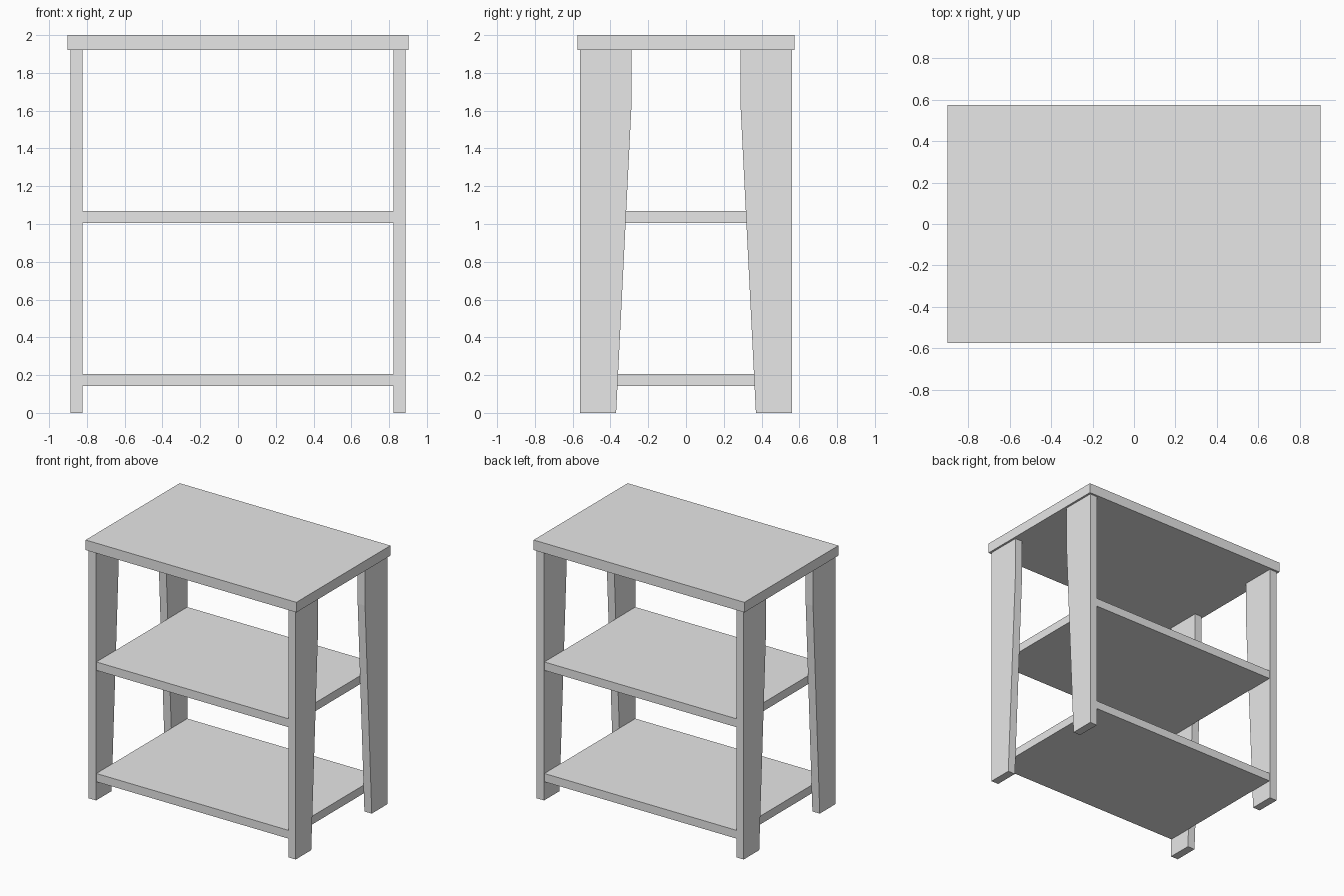
import bpy
import bmesh

cube = bpy.data.objects.get("Cube")
if cube:
    bpy.data.objects.remove(cube, do_unlink=True)

# Single light grey finish
GREY = (0.8, 0.8, 0.8, 1.0)
grey = bpy.data.materials.new("light_grey")
grey.use_nodes = True
grey.diffuse_color = GREY
grey.node_tree.nodes["Principled BSDF"].inputs["Base Color"].default_value = GREY


def extrude_profile(name, profile, x0, x1):
    """Solid made from a (y, z) outline pushed along x from x0 to x1."""
    bm = bmesh.new()
    face = bm.faces.new([bm.verts.new((x0, y, z)) for y, z in profile])
    result = bmesh.ops.extrude_face_region(bm, geom=[face])
    moved = [g for g in result["geom"] if isinstance(g, bmesh.types.BMVert)]
    bmesh.ops.translate(bm, verts=moved, vec=(x1 - x0, 0, 0))
    bmesh.ops.recalc_face_normals(bm, faces=bm.faces)
    mesh = bpy.data.meshes.new(name)
    bm.to_mesh(mesh)
    bm.free()
    mesh.materials.append(grey)
    obj = bpy.data.objects.new(name, mesh)
    bpy.context.collection.objects.link(obj)
    return obj


def board(name, half_x, half_y, z0, z1):
    outline = [(-half_y, z0), (half_y, z0), (half_y, z1), (-half_y, z1)]
    return extrude_profile(name, outline, -half_x, half_x)


LEG_IN, LEG_OUT, LEG_TOP = 0.823, 0.886, 1.922

# Horizontal boards
board("table_top", 0.902, 0.575, LEG_TOP, 2.0)
board("middle_shelf", LEG_IN, 0.556, 1.005, 1.07)
board("bottom_shelf", LEG_IN, 0.556, 0.143, 0.207)

# Four legs, straight outside and tapered on the inner edge
LEG = [(0.56, 0), (0.56, LEG_TOP), (0.288, LEG_TOP), (0.288, 1.64), (0.37, 0)]
for side, sx in (("left", 1), ("right", -1)):
    for end, sy in (("front", -1), ("back", 1)):
        outline = [(sy * y, z) for y, z in LEG]
        extrude_profile(f"{end}_{side}_leg", outline, sx * LEG_IN, sx * LEG_OUT)
